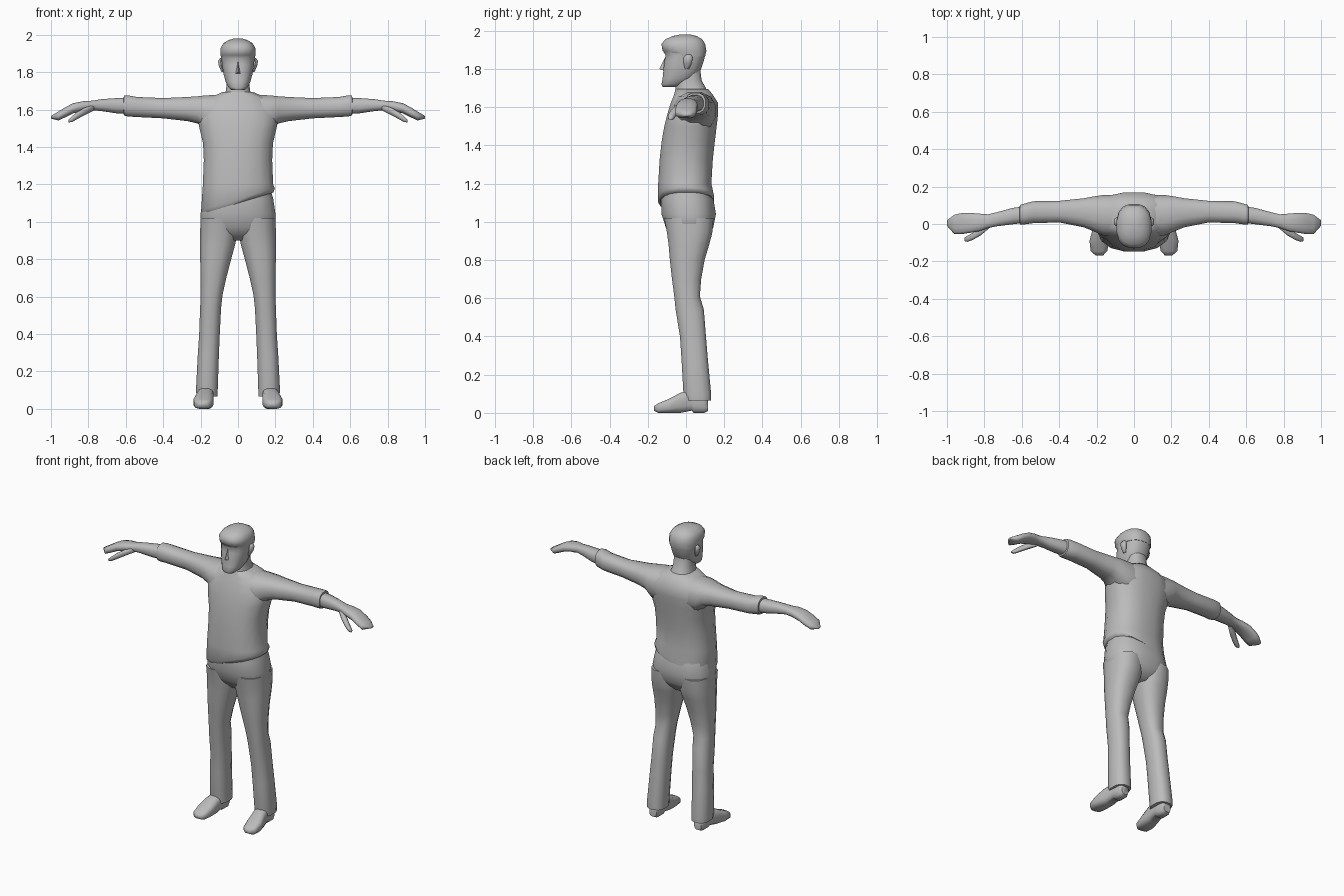
import bpy, bmesh, math

grey = bpy.data.materials.new("plain grey")
grey.diffuse_color = (0.5, 0.5, 0.5, 1)


def finish(bm, name, angle=60):
    bmesh.ops.recalc_face_normals(bm, faces=bm.faces)
    me = bpy.data.meshes.new(name)
    bm.to_mesh(me)
    bm.free()
    me.materials.append(grey)
    ob = bpy.data.objects.new(name, me)
    bpy.context.collection.objects.link(ob)
    bpy.ops.object.select_all(action='DESELECT')
    ob.select_set(True)
    bpy.context.view_layer.objects.active = ob
    bpy.ops.object.shade_smooth_by_angle(angle=math.radians(angle))
    return ob


def loft(name, axis, rings, n=12, power=0.8, side=1, warp=None):
    """Skin rings (t, a0, a1, b0, b1) of rounded boxes placed along an axis."""
    bm = bmesh.new()
    loops = []
    for t, a0, a1, b0, b1 in rings:
        loop = []
        for i in range(n):
            ang = 2 * math.pi * (i + 0.5) / n
            c, s = math.cos(ang), math.sin(ang)
            a = (a0 + a1) / 2 + (a1 - a0) / 2 * math.copysign(abs(c) ** power, c) * 1.02
            b = (b0 + b1) / 2 + (b1 - b0) / 2 * math.copysign(abs(s) ** power, s) * 1.02
            co = {'x': (t, a, b), 'y': (a, t, b), 'z': (a, b, t)}[axis]
            if warp:
                co = warp(*co)
            loop.append(bm.verts.new((co[0] * side, co[1], co[2])))
        loops.append(loop)
    for p, q in zip(loops, loops[1:]):
        for i in range(n):
            j = (i + 1) % n
            bm.faces.new((p[i], p[j], q[j], q[i]))
    bm.faces.new(loops[0])
    bm.faces.new(loops[-1])
    return finish(bm, name)


def wide(rows):
    """Rows (z, half width, front, back) to symmetric rings."""
    return [(z, -h, h, f, b) for z, h, f, b in rows]


# Shirt with a hem that hangs lower on one side
def hem(x, y, z):
    return (x, y, z + 0.3 * x) if z < 1.15 else (x, y, z)


loft("shirt", 'z', wide([
    (1.10, .188, -.135, .145), (1.12, .196, -.146, .146), (1.20, .187, -.145, .132),
    (1.33, .182, -.137, .140), (1.42, .186, -.127, .150), (1.50, .205, -.113, .160),
    (1.56, .215, -.098, .167), (1.62, .195, -.080, .168), (1.665, .15, -.062, .140),
    (1.695, .078, -.055, .115)]), n=16, warp=hem)

# Neck and head
loft("neck", 'z', wide([(1.64, .085, -.058, .13), (1.70, .066, -.055, .105),
                        (1.74, .06, -.052, .082), (1.80, .06, -.04, .075)]))
loft("head", 'z', wide([
    (1.705, .035, -.122, -.05), (1.72, .052, -.128, -.01), (1.75, .066, -.122, .045),
    (1.79, .077, -.118, .075), (1.84, .085, -.113, .092), (1.872, .088, -.106, .10),
    (1.89, .089, -.118, .104)]), n=16)
loft("hair", 'z', wide([
    (1.865, .088, -.08, .100), (1.895, .093, -.122, .106), (1.93, .092, -.128, .100),
    (1.955, .078, -.108, .085), (1.972, .05, -.07, .055), (1.98, .022, -.03, .025)]), n=16)

# Nose wedge
bm = bmesh.new()
tip, top, l, r, base = [bm.verts.new(c) for c in (
    (0, -.14, 1.80), (0, -.105, 1.87), (-.02, -.105, 1.79), (.02, -.105, 1.79), (0, -.1, 1.785))]
for f in ((tip, top, l), (tip, r, top), (tip, l, base), (tip, base, r), (top, r, base), (top, base, l)):
    bm.faces.new(f)
finish(bm, "nose", 30)

# Hips of the trousers
loft("hips", 'z', wide([(.90, .05, -.05, .09), (.94, .17, -.085, .125), (.97, .2, -.105, .142),
                        (1.04, .2, -.128, .156), (1.12, .188, -.13, .143), (1.19, .17, -.12, .12)]), n=16)

for side, word in ((1, "left"), (-1, "right")):
    # Ears
    loft(word + "_ear", 'z', [(1.80, .07, .088, -.005, .015), (1.83, .075, .103, -.012, .03),
                              (1.86, .08, .108, -.012, .035), (1.875, .08, .098, 0, .025)], n=6, side=side)
    # Sleeve with rolled cuff
    loft(word + "_sleeve", 'x', [
        (.10, -.07, .155, 1.47, 1.68), (.17, -.06, .155, 1.48, 1.677), (.215, -.04, .148, 1.525, 1.672),
        (.27, -.018, .138, 1.538, 1.668), (.40, .008, .124, 1.553, 1.662), (.54, .004, .122, 1.56, 1.668),
        (.59, -.003, .108, 1.563, 1.677), (.61, -.002, .102, 1.568, 1.675), (.612, .012, .088, 1.58, 1.66)],
        side=side)
    # Forearm and hand
    loft(word + "_forearm", 'x', [
        (.57, .008, .098, 1.575, 1.665), (.65, -.002, .086, 1.58, 1.662), (.73, -.012, .064, 1.592, 1.656),
        (.78, -.022, .052, 1.597, 1.648), (.83, -.04, .056, 1.592, 1.645), (.88, -.048, .06, 1.58, 1.635),
        (.925, -.055, .058, 1.558, 1.612), (.96, -.055, .05, 1.542, 1.59), (1.0, -.01, .02, 1.552, 1.566)],
        side=side)
    loft(word + "_thumb", 'x', [
        (.77, -.02, .01, 1.595, 1.625), (.82, -.062, -.015, 1.57, 1.612), (.86, -.085, -.045, 1.548, 1.588),
        (.89, -.096, -.062, 1.532, 1.563), (.907, -.092, -.073, 1.532, 1.546)], n=8, side=side)
    # Trouser leg
    loft(word + "_leg", 'z', [
        (.065, .108, .222, -.008, .132), (.10, .108, .225, -.014, .132), (.28, .102, .216, -.024, .115),
        (.40, .097, .208, -.032, .105), (.54, .09, .203, -.055, .094), (.61, .082, .2, -.062, .073),
        (.70, .062, .2, -.074, .08), (.80, .036, .203, -.085, .098), (.88, .014, .205, -.092, .122),
        (.94, .002, .204, -.1, .138), (1.02, .01, .2, -.115, .145)], side=side)
    # Shoe
    loft(word + "_shoe", 'y', [
        (-.168, .165, .205, .012, .035), (-.145, .143, .232, .0, .05), (-.09, .132, .238, .0, .073),
        (-.03, .13, .222, .0, .105), (.03, .13, .208, .012, .12), (.04, .13, .206, .0, .12),
        (.095, .132, .204, .0, .10), (.115, .142, .194, .01, .08)], n=12, power=.65, side=side)
